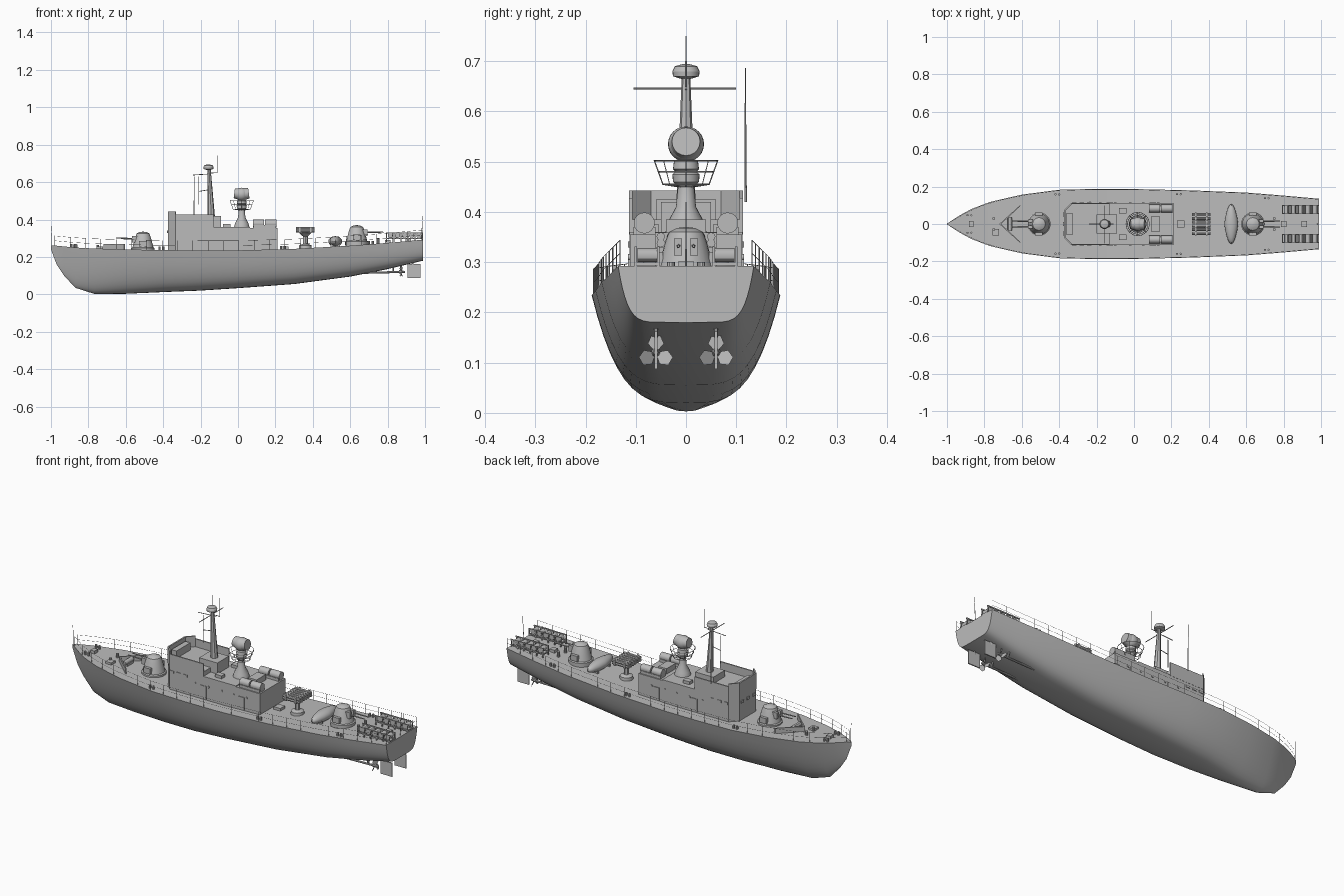
import bpy, bmesh, math
from mathutils import Vector

cube = bpy.data.objects.get("Cube")
if cube:
    bpy.data.objects.remove(cube)

grey = bpy.data.materials.new("ship grey")
grey.use_nodes = True
tone = (0.5, 0.5, 0.5, 1)
grey.diffuse_color = tone
grey.node_tree.nodes["Principled BSDF"].inputs["Base Color"].default_value = tone
parts = []
SIDES = (("left", 1), ("right", -1))


def finish(name, bm):
    bmesh.ops.recalc_face_normals(bm, faces=bm.faces)
    mesh = bpy.data.meshes.new(name)
    bm.to_mesh(mesh)
    bm.free()
    mesh.materials.append(grey)
    ob = bpy.data.objects.new(name, mesh)
    bpy.context.collection.objects.link(ob)
    parts.append(ob)
    return ob


def add_box(bm, centre, size):
    made = bmesh.ops.create_cube(bm, size=1)["verts"]
    for v in made:
        v.co = Vector(a * b for a, b in zip(v.co, size)) + Vector(centre)


def add_rod(bm, a, b, r, r2=None, sides=6):
    a, b = Vector(a), Vector(b)
    made = bmesh.ops.create_cone(bm, cap_ends=True, segments=sides, radius1=r,
                                 radius2=r if r2 is None else r2, depth=(b - a).length)["verts"]
    turn = (b - a).to_track_quat("Z", "Y")
    for v in made:
        v.co = turn @ v.co + (a + b) / 2


def boxes(name, *items):
    bm = bmesh.new()
    for centre, size in items:
        add_box(bm, centre, size)
    return finish(name, bm)


def rods(name, *items, sides=6):
    bm = bmesh.new()
    for item in items:
        add_rod(bm, *item, sides=sides)
    return finish(name, bm)


def lathe(name, x, y, profile, sides=24):
    """Revolve (radius, height) points about a vertical axis."""
    bm = bmesh.new()
    rings = [[bm.verts.new((x + r * math.cos(math.tau * i / sides), y + r * math.sin(math.tau * i / sides), z))
              for i in range(sides)] for r, z in profile]
    for a, b in zip(rings, rings[1:]):
        for i in range(sides):
            j = (i + 1) % sides
            bm.faces.new((a[i], a[j], b[j], b[i]))
    bm.faces.new(rings[0])
    bm.faces.new(rings[-1])
    return finish(name, bm)


def prism(name, outline, z0, z1):
    bm = bmesh.new()
    face = bm.faces.new([bm.verts.new((x, y, z0)) for x, y in outline])
    new = bmesh.ops.extrude_face_region(bm, geom=[face])["geom"]
    bmesh.ops.translate(bm, vec=(0, 0, z1 - z0), verts=[v for v in new if isinstance(v, bmesh.types.BMVert)])
    return finish(name, bm)


# Hull stations: x, keel height, deck height, half beam, section fullness
STATIONS = [(-1, .24, .262, .002, 1), (-.97, .16, .26, .022, .9), (-.93, .1, .256, .047, .8),
            (-.87, .035, .25, .08, .7), (-.77, .003, .245, .118, .56), (-.6, .003, .24, .157, .43),
            (-.4, .012, .236, .183, .33), (-.2, .02, .235, .188, .28), (0, .033, .235, .187, .26),
            (.3, .055, .243, .18, .25), (.6, .095, .26, .168, .22), (.8, .135, .275, .152, .18),
            (.99, .18, .292, .135, .13)]


def station(x):
    for a, b in zip(STATIONS, STATIONS[1:]):
        if x <= b[0]:
            t = (x - a[0]) / (b[0] - a[0])
            return [p + (q - p) * t for p, q in zip(a, b)]
    return STATIONS[-1]


def deck(x):
    return station(x)[2]


bm = bmesh.new()
rings = []
for x, keel, top, beam, full in STATIONS:
    half = [(beam * h ** full, keel + (top - keel) * h) for h in [(i / 10) ** 2.2 for i in range(11)]]
    loop = [(y, z) for y, z in reversed(half)] + [(-y, z) for y, z in half[1:]]
    rings.append([bm.verts.new((x, y, z)) for y, z in loop])
for a, b in zip(rings, rings[1:]):
    for i in range(len(a)):
        j = (i + 1) % len(a)
        bm.faces.new((a[i], a[j], b[j], b[i]))
bm.faces.new(rings[0])
bm.faces.new(rings[-1])
finish("hull", bm)

# Railings and staffs
for side, s in SIDES:
    spots = [-.98 + .082 * i for i in range(25)]
    edge = [Vector((x, s * max(station(x)[3] - .004, .004), deck(x))) for x in spots if x < .99]
    up = Vector((0, 0, .052))
    items = [(p, p + up, .0012) for p in edge]
    for level in (.5, 1):
        items += [(p + up * level, q + up * level, .0007) for p, q in zip(edge, edge[1:])]
    rods(side + "_railing", *items, sides=4)
rods("bow_staff", ((-.995, 0, .255), (-.998, 0, .365), .002, .001))
rods("stern_staff", ((.98, 0, .29), (.988, 0, .42), .002, .001))

# Deckhouse
def mirrored(points):
    return points + [(x, -y) for x, y in reversed(points)]

front = [(-.13, .113), (-.335, .113), (-.375, .072)]
prism("deckhouse", mirrored([(.065, .112), (-.335, .112), (-.374, .071)]), .22, .36)
boxes("aft_deckhouse", ((.137, 0, .29), (.146, .222, .13)))
prism("bridge_floor", mirrored([(-.13, .108), (-.333, .108), (-.37, .07)]), .35, .385)
inner = [(-.13, .106), (-.332, .106), (-.367, .07)]
for name, ids, top in (("bridge_side", (0, 1), .428), ("bridge_corner", (1, 2), .443)):
    for side, s in SIDES:
        a, b = ids
        ring = [front[a], front[b], inner[b], inner[a]]
        prism(side + "_" + name, [(x, s * y) for x, y in ring], .355, top)
boxes("bridge_front", ((-.371, 0, .4), (.008, .144, .086)))
boxes("bridge_console", ((-.345, 0, .4), (.03, .12, .05)))
boxes("mast_house", ((-.145, 0, .385), (.11, .1, .07)))
boxes("roof_lockers", ((-.06, .07, .368), (.04, .03, .016)), ((-.06, -.07, .368), (.04, .03, .016)))
boxes("bridge_windows", *[((-.376, y, .335), (.006, .022, .014)) for y in (-.05, 0, .05)],
      *[((x, s * .112, .335), (.024, .006, .012)) for x in (-.32, -.28, -.24) for s in (-1, 1)])
rods("portholes", *[((x, s * .109, .31), (x, s * .1155, .31), .006)
                    for x in (-.18, -.1, -.02, .05, .13) for s in (-1, 1)], sides=12)
boxes("side_doors", *[((x, s * .112, .275), (.035, .006, .07)) for x in (-.13, .1) for s in (-1, 1)])

# Mast with yards, radar dome and aerials
rods("mast", ((-.142, 0, .4), (-.155, 0, .68), .02, .008), sides=8)
lathe("mast_radar", -.158, 0, [(.01, .665), (.026, .67), (.027, .68), (.022, .69), (.008, .694)])
rods("yards", ((-.16, -.105, .646), (-.16, .1, .646), .002), ((-.24, 0, .638), (-.13, 0, .645), .002),
     ((-.21, 0, .55), (-.15, 0, .56), .002), ((-.21, 0, .48), (-.21, 0, .63), .0015),
     ((-.15, 0, .65), (-.11, 0, .65), .002), ((-.11, 0, .65), (-.11, 0, .75), .002, .001))
rods("whip_aerial", ((-.235, .119, .42), (-.235, .118, .687), .0022, .001))

# Fire director with its basket
lathe("director_pedestal", .02, 0, [(.042, .355), (.036, .38), (.02, .41), (.016, .45), (.026, .46),
                                    (.027, .475), (.02, .48), (.026, .485), (.024, .5), (.015, .505)])
lathe("director_ball", .02, 0, [(.035 * math.sin(math.pi * i / 12) + .001, .535 - .035 * math.cos(math.pi * i / 12))
                                for i in range(13)])
rods("director_dish", ((.02, 0, .535), (.058, 0, .54), .034, .028), ((-.02, 0, .54), (.02, 0, .535), .026, .034), sides=20)
items = []
for i in range(16):
    c, d = [Vector((math.cos(math.tau * k / 16), math.sin(math.tau * k / 16), 0)) for k in (i, i + 1)]
    mid = Vector((.02, 0, 0))
    for r, z in ((.063, .502), (.055, .48), (.046, .455)):
        items.append((mid + c * r + Vector((0, 0, z)), mid + d * r + Vector((0, 0, z)), .0014))
    if i % 2 == 0:
        items.append((mid + c * .046 + Vector((0, 0, .455)), mid + c * .063 + Vector((0, 0, .502)), .0012))
        items.append((mid + c * .015 + Vector((0, 0, .45)), mid + c * .046 + Vector((0, 0, .455)), .0012))
rods("director_basket", *items, sides=4)

# Canisters on the aft deckhouse
for side, s in SIDES:
    rods(side + "_canister", ((.08, s * .083, .378), (.138, s * .083, .378), .021),
         ((.145, s * .083, .378), (.205, s * .083, .378), .021), sides=16)
    boxes(side + "_canister_cradle", ((.142, s * .083, .362), (.12, .044, .016)))
boxes("aft_roof_box", ((.115, 0, .37), (.05, .08, .03)))

# Twin gun turrets
def turret(name, x, z, aim, lift):
    lathe(name, x, 0, [(.062, z - .01), (.062, z + .012), (.056, z + .016), (.041, z + .072),
                       (.034, z + .09), (.018, z + .098), (.002, z + .1)])
    rods(name + "_barrels", *[((x + aim * .02, s * .015, z + .062), (x + aim * .145, s * .015, z + .062 + lift),
                               .0045, .0025) for s in (-1, 1)], sides=8)
    boxes(name + "_mantlet", *[((x + aim * .043, s * .016, z + .06), (.03, .016, .034)) for s in (-1, 1)])
    boxes(name + "_side_boxes", *[((x, s * .054, z + .035), (.04, .016, .03)) for s in (-1, 1)])

turret("forward_turret", -.508, .235, -1, .004)
turret("aft_turret", .635, .27, 1, 0)

# Rocket launcher and upturned boat
lathe("launcher_pedestal", .36, 0, [(.035, .24), (.033, .262), (.013, .27), (.013, .31), (.03, .325), (.03, .335)], 12)
rods("launcher_tubes", *[((.31, -.05 + .02 * i, z), (.408, -.05 + .02 * i, z), .0085)
                         for i in range(6) for z in (.338, .351)], sides=8)
boxes("launcher_frames", *[((x, 0, .344), (.008, .124, .03)) for x in (.33, .39)])
bm = bmesh.new()
bmesh.ops.create_uvsphere(bm, u_segments=16, v_segments=12, radius=1)
for v in bm.verts:
    taper = 1 - .25 * abs(v.co.y)
    v.co = Vector((.52 + v.co.x * .037 * taper, v.co.y * .107, .283 + v.co.z * .028))
finish("ship_boat", bm)
boxes("boat_chocks", *[((.52, y, .262), (.05, .01, .03)) for y in (-.05, .05)])

# Stern racks with their charges
for side, s in SIDES:
    items = [((.89, s * y, z), (.2, .005, .006)) for y in (.055, .1) for z in (.298, .328)]
    for i in range(6):
        x = .795 + .038 * i
        items += [((x, s * y, .305), (.005, .005, .05)) for y in (.055, .1)]
        items.append(((x, s * .0775, .296), (.005, .05, .006)))
    boxes(side + "_stern_rack", *items)
    rods(side + "_charges", *[((.815 + .038 * i, s * .058, .314), (.815 + .038 * i, s * .097, .314), .014)
                              for i in range(5)], sides=12)

# Deck fittings
for side, s in SIDES:
    bm = bmesh.new()
    pts = [(-.72, 0), (-.61, s * .1), (-.603, s * .1), (-.71, 0)]
    bm.free()
    prism(side + "_breakwater", pts, .235, .27)
    rods(side + "_bollards", *[((x + k, s * (station(x)[3] - .022), deck(x) - .004),
                                (x + k, s * (station(x)[3] - .022), deck(x) + .018), .006)
                               for x in (-.89, -.42, .23, .7) for k in (0, .02)], sides=8)
    rods(side + "_vents", ((-.75, s * .03, .24), (-.75, s * .03, .265), .008),
         ((.75, s * .03, .265), (.75, s * .03, .3), .008), sides=10)
rods("windlass", ((-.665, -.035, .258), (-.665, .035, .258), .012), sides=12)
boxes("windlass_base", ((-.665, 0, .245), (.03, .05, .02)))
boxes("deck_hatches", ((-.74, -.045, .248), (.035, .035, .016)), ((.25, 0, .246), (.04, .04, .02)),
      ((.8, 0, .28), (.03, .03, .02)), ((.91, 0, .292), (.03, .03, .02)), ((-.87, 0, .256), (.025, .03, .02)))

# Shafts, propellers and rudders
for side, s in SIDES:
    y, hub = s * .06, Vector((.872, s * .06, .12))
    rods(side + "_shaft", ((.55, y, .112), (.885, y, .12), .0055), ((.862, y, .12), (.892, y, .12), .01, .005),
         ((.83, y, .12), (.83, y + .02, .175), .004), ((.83, y, .12), (.83, y - .02, .175), .004), sides=8)
    bm = bmesh.new()
    for k in range(3):
        a = math.tau * k / 3
        out, side_way = Vector((0, math.sin(a), math.cos(a))), Vector((0, math.cos(a), -math.sin(a)))
        shape = ((.004, -.004), (.018, -.016), (.034, -.009), (.034, .009), (.018, .016), (.004, .004))
        bm.faces.new([bm.verts.new(hub + out * r + side_way * w + Vector((w * .5, 0, 0))) for r, w in shape])
    bmesh.ops.solidify(bm, geom=bm.faces[:], thickness=.002)
    finish(side + "_propeller", bm)
    boxes(side + "_rudder", ((.94, y, .125), (.07, .006, .075)))
    rods(side + "_rudder_stock", ((.935, y, .15), (.935, y, .2), .004))

bpy.ops.object.select_all(action="DESELECT")
for ob in parts:
    ob.select_set(True)
bpy.context.view_layer.objects.active = parts[0]
bpy.ops.object.shade_smooth_by_angle(angle=math.radians(30))
